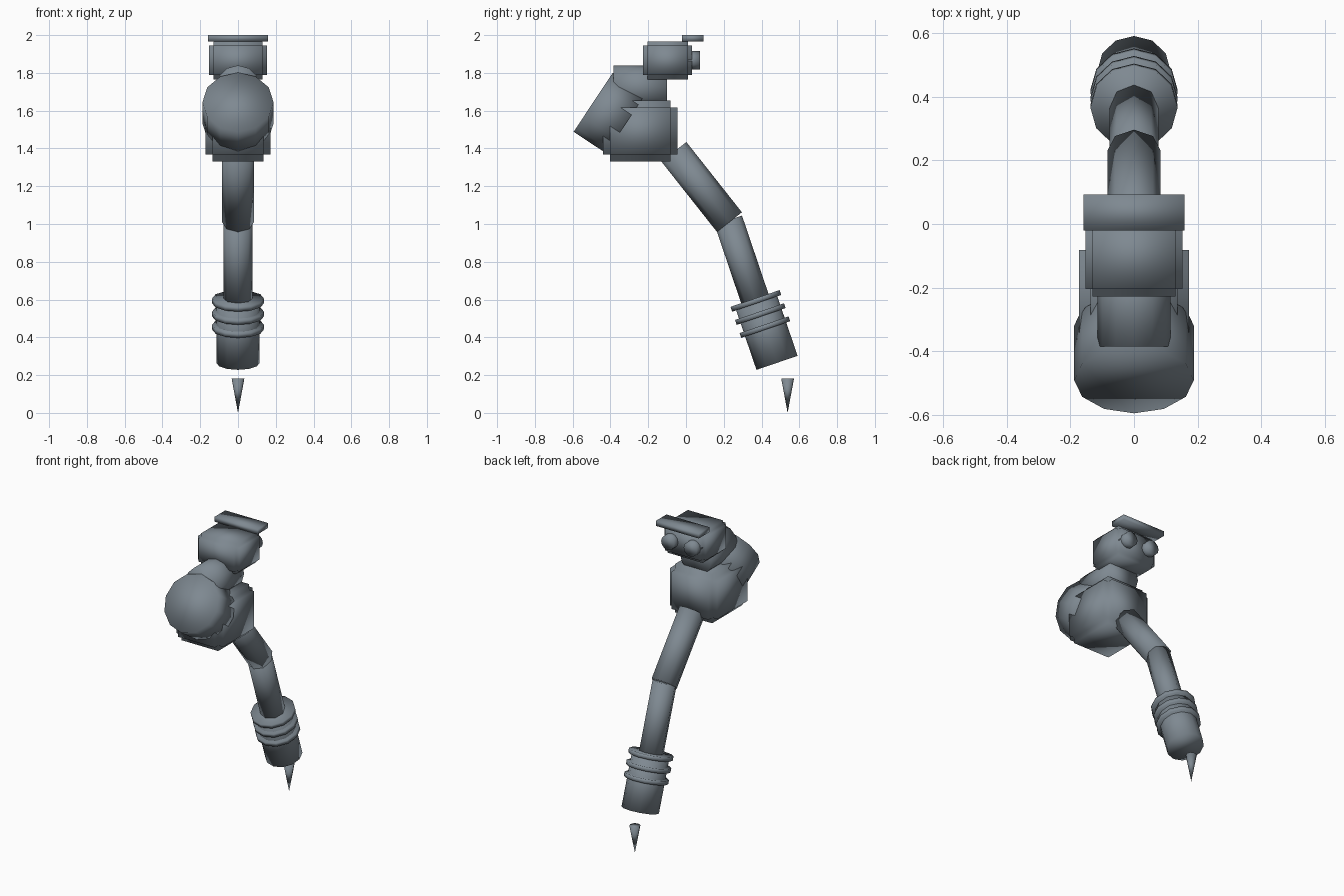
import bpy, bmesh, math
from itertools import product
from mathutils import Matrix, Vector

if "Cube" in bpy.data.objects:
    bpy.data.objects.remove(bpy.data.objects["Cube"])

# Dark slate colour for every part
slate = bpy.data.materials.new("slate")
slate.diffuse_color = (0.21, 0.25, 0.285, 1.0)
slate.use_nodes = True
slate.node_tree.nodes["Principled BSDF"].inputs["Base Color"].default_value = slate.diffuse_color


def finish(name, bm):
    bmesh.ops.recalc_face_normals(bm, faces=bm.faces)
    for f in bm.faces:
        f.smooth = True
    me = bpy.data.meshes.new(name)
    bm.to_mesh(me)
    bm.free()
    me.materials.append(slate)
    ob = bpy.data.objects.new(name, me)
    bpy.context.collection.objects.link(ob)
    return ob


def rod(name, start, end, r, sides, r_end=None, x=0.0):
    """Cylinder or cone between two (y, z) points in the plane at x."""
    a, b = Vector((x, *start)), Vector((x, *end))
    d = b - a
    rot = Matrix.Rotation(math.atan2(-d.y, d.z), 4, 'X')
    bm = bmesh.new()
    bmesh.ops.create_cone(bm, cap_ends=True, segments=sides, radius1=r,
                          radius2=r if r_end is None else r_end, depth=d.length,
                          matrix=Matrix.Translation((a + b) / 2) @ rot)
    return finish(name, bm)


def box(name, lo, hi):
    lo, hi = Vector(lo), Vector(hi)
    bm = bmesh.new()
    bmesh.ops.create_cube(bm, size=1, matrix=Matrix.Translation((lo + hi) / 2)
                          @ Matrix.Diagonal((*(hi - lo), 1)))
    return finish(name, bm)


def notched_box(name, lo, hi, step):
    """Box whose edges are cut back by a square step: a core with six plates."""
    grid = [(l, l + step, h - step, h) for l, h in zip(lo, hi)]
    # keep only cells that are outermost along at most one axis
    cells = {c for c in product(range(3), repeat=3) if sum(i != 1 for i in c) < 2}
    bm = bmesh.new()
    verts = {}
    for cell, axis, side in product(cells, range(3), (0, 1)):
        beside = list(cell)
        beside[axis] += 2 * side - 1
        if tuple(beside) in cells:
            continue
        corners = []
        for u, v in ((0, 0), (1, 0), (1, 1), (0, 1)):
            k = list(cell)
            k[axis] += side
            k[(axis + 1) % 3] += u
            k[(axis + 2) % 3] += v
            k = tuple(k)
            if k not in verts:
                verts[k] = bm.verts.new([grid[n][k[n]] for n in range(3)])
            corners.append(verts[k])
        bm.faces.new(corners)
    return finish(name, bm)


# Head, visor and eyes
notched_box("head", (-0.153, -0.228, 1.765), (0.153, 0.033, 1.967), 0.023)
box("visor", (-0.158, -0.02, 1.967), (0.158, 0.092, 2.0))
for side, x in (("left", -0.083), ("right", 0.083)):
    rod(side + "_eye", (0.0, 1.867), (0.075, 1.867), 0.048, 12, x=x)

# Neck, torso and the tilted pod at the front
rod("neck", (-0.385, 1.725), (-0.10, 1.725), 0.115, 12)
notched_box("torso", (-0.173, -0.44, 1.33), (0.173, -0.044, 1.654), 0.037)
rod("front_pod", (-0.491, 1.645), (-0.319, 1.531), 0.188, 12)

# Leg
rod("upper_leg", (-0.064, 1.382), (0.23, 1.01), 0.084, 8)
rod("lower_leg", (0.224, 1.02), (0.373, 0.58), 0.0765, 8)

# Foot drum with three rings
foot_top, foot_end = Vector((0.37, 0.593)), Vector((0.482, 0.265))
axis = (foot_end - foot_top).normalized()
rod("foot_drum", foot_top, foot_end, 0.115, 12)
for i in range(3):
    c = foot_top + axis * 0.0735 * i
    rod(f"foot_ring_{i + 1}", c - axis * 0.0135, c + axis * 0.0135, 0.137, 12)

# Spike below the foot
rod("spike", (0.538, 0.0), (0.538, 0.183), 0.0, 8, r_end=0.034)
